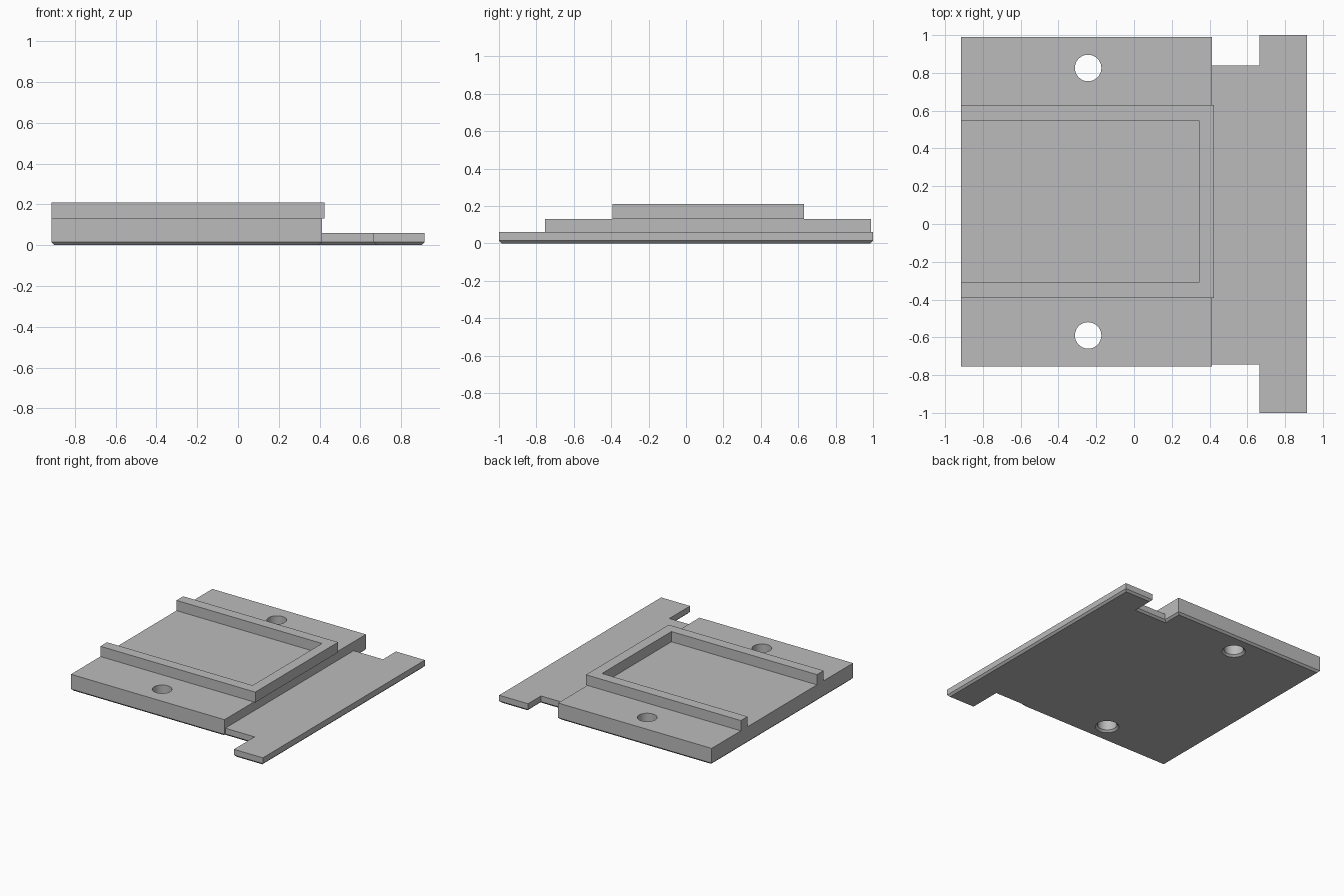
import bpy
import bmesh
import math

default = bpy.data.objects.get("Cube")
if default:
    bpy.data.objects.remove(default, do_unlink=True)

CHAMFER = 0.015
PLATE_TOP, BLOCK_TOP, RIM_TOP = 0.06, 0.13, 0.21

grey = bpy.data.materials.new("light grey")
grey.use_nodes = True
colour = (0.5, 0.5, 0.5, 1)
grey.diffuse_color = colour
grey.node_tree.nodes["Principled BSDF"].inputs["Base Color"].default_value = colour


def inset(points, d):
    """Move every edge of a counter-clockwise right-angled outline inward."""
    result = []
    for i, (x, y) in enumerate(points):
        for a, b in ((points[i - 1], (x, y)), ((x, y), points[(i + 1) % len(points)])):
            dx, dy = b[0] - a[0], b[1] - a[1]
            length = math.hypot(dx, dy)
            x, y = x - dy / length * d, y + dx / length * d
            if a == points[i - 1]:
                first = (x, y)
                x, y = points[i]
            else:
                x, y = x + first[0] - points[i][0], y + first[1] - points[i][1]
        result.append((x, y))
    return result


def loft(name, layers):
    """Closed solid through a stack of (outline, height) layers."""
    bm = bmesh.new()
    rings = [[bm.verts.new((x, y, z)) for x, y in pts] for pts, z in layers]
    bm.faces.new(rings[0][::-1])
    bm.faces.new(rings[-1])
    for low, high in zip(rings, rings[1:]):
        for i in range(len(low)):
            j = (i + 1) % len(low)
            bm.faces.new((low[i], low[j], high[j], high[i]))
    bmesh.ops.recalc_face_normals(bm, faces=bm.faces)
    mesh = bpy.data.meshes.new(name)
    bm.to_mesh(mesh)
    bm.free()
    mesh.materials.append(grey)
    obj = bpy.data.objects.new(name, mesh)
    bpy.context.collection.objects.link(obj)
    return obj


def circle(cx, cy, r, n=48):
    return [(cx + r * math.cos(i * math.tau / n), cy + r * math.sin(i * math.tau / n))
            for i in range(n)]


# Base plate with a T-shaped end and a chamfered underside
left, right, step, bar = -0.915, 0.915, 0.412, 0.665
outline = [(left, -0.755), (step, -0.755), (step, -0.745), (bar, -0.745),
           (bar, -1), (right, -1), (right, 1), (bar, 1),
           (bar, 0.84), (step, 0.84), (step, 0.99), (left, 0.99)]
plate = loft("base_plate", [(inset(outline, CHAMFER), 0), (outline, CHAMFER),
                            (outline, PLATE_TOP)])

# Raised block
block_outline = [(left, -0.755), (step, -0.755), (step, 0.99), (left, 0.99)]
block = loft("raised_block", [(block_outline, PLATE_TOP), (block_outline, BLOCK_TOP)])

# Three-sided rim, open on one end
rim_outline = [(left, -0.392), (0.424, -0.392), (0.424, 0.63), (left, 0.63),
               (left, 0.547), (0.343, 0.547), (0.343, -0.31), (left, -0.31)]
loft("rim", [(rim_outline, BLOCK_TOP), (rim_outline, RIM_TOP)])

# Screw holes, flared at the underside
for label, y in (("front", -0.59), ("back", 0.826)):
    cutter = loft(label + "_hole_cutter",
                  [(circle(-0.243, y, 0.07 + 2 * CHAMFER), -CHAMFER),
                   (circle(-0.243, y, 0.07), CHAMFER),
                   (circle(-0.243, y, 0.07), RIM_TOP)])
    cutter.hide_render = True
    cutter.hide_viewport = True
    cutter.display_type = 'WIRE'
    for part in (plate, block):
        cut = part.modifiers.new(label + " hole", 'BOOLEAN')
        cut.operation = 'DIFFERENCE'
        cut.solver = 'EXACT'
        cut.object = cutter

# Smooth hole walls, sharp edges elsewhere
for obj in (plate, block):
    bpy.ops.object.select_all(action='DESELECT')
    bpy.context.view_layer.objects.active = obj
    obj.select_set(True)
    for mod in list(obj.modifiers):
        bpy.ops.object.modifier_apply(modifier=mod.name)
    bpy.ops.object.shade_smooth_by_angle(angle=math.radians(30))
